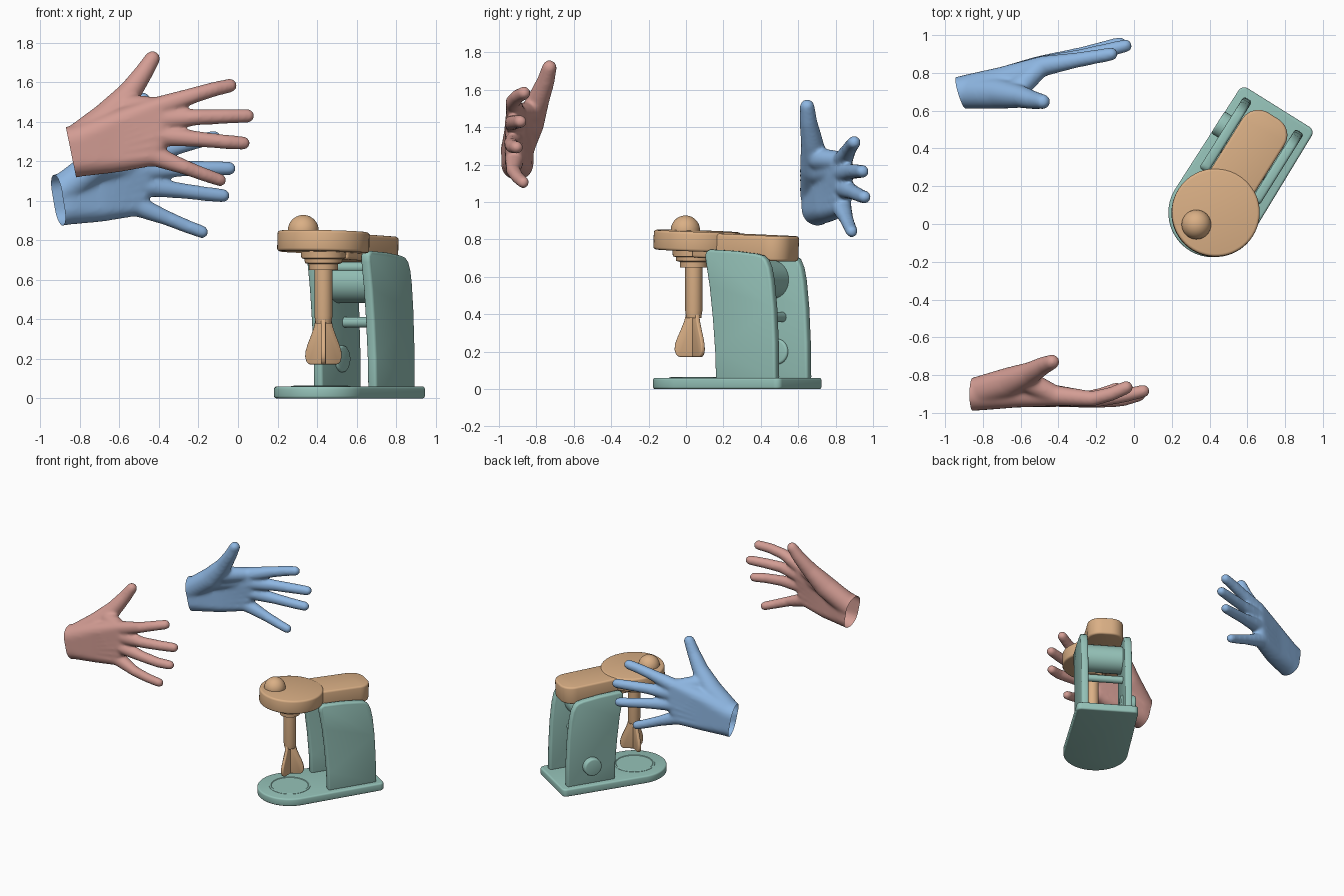
import bpy, bmesh
from math import cos, sin, pi, radians
from mathutils import Matrix, Vector

if "Cube" in bpy.data.objects:
    bpy.data.objects.remove(bpy.data.objects["Cube"])


def material(name, rgb):
    m = bpy.data.materials.new(name)
    m.use_nodes = True
    m.diffuse_color = (*rgb, 1)
    bsdf = m.node_tree.nodes["Principled BSDF"]
    bsdf.inputs["Base Color"].default_value = (*rgb, 1)
    bsdf.inputs["Roughness"].default_value = 0.6
    return m


TEAL = material("soft teal", (0.30, 0.54, 0.48))
TAN = material("warm tan", (0.70, 0.43, 0.235))
PINK = material("salmon pink", (0.65, 0.335, 0.295))
BLUE = material("sky blue", (0.27, 0.47, 0.76))

# Mixer frame: local x is across, local y runs towards its rear
MIXER = Matrix.Translation((0.418, 0.06, 0)) @ Matrix.Rotation(radians(-32), 4, 'Z')


def finish(name, bm, mat, matrix=None, angle=35):
    bmesh.ops.recalc_face_normals(bm, faces=bm.faces)
    if matrix is not None:
        bm.transform(matrix)
    mesh = bpy.data.meshes.new(name)
    bm.to_mesh(mesh)
    bm.free()
    mesh.materials.append(mat)
    ob = bpy.data.objects.new(name, mesh)
    bpy.context.collection.objects.link(ob)
    bpy.ops.object.select_all(action='DESELECT')
    ob.select_set(True)
    bpy.context.view_layer.objects.active = ob
    bpy.ops.object.shade_smooth_by_angle(angle=radians(angle))
    return ob


def soften(bm, width):
    bmesh.ops.recalc_face_normals(bm, faces=bm.faces)
    sharp = [e for e in bm.edges if e.calc_face_angle(0) > 0.7]
    bmesh.ops.bevel(bm, geom=sharp, offset=width, segments=3, profile=0.5, affect='EDGES')


def extrude(name, outline, depth, mat, matrix, bevel):
    """Extrude a closed 3D outline along the depth vector."""
    bm = bmesh.new()
    face = bm.faces.new([bm.verts.new(p) for p in outline])
    out = bmesh.ops.extrude_face_region(bm, geom=[face])
    top = [g for g in out["geom"] if isinstance(g, bmesh.types.BMVert)]
    bmesh.ops.translate(bm, verts=top, vec=depth)
    bmesh.ops.holes_fill(bm, edges=bm.edges)
    soften(bm, bevel)
    return finish(name, bm, mat, matrix)


def lathe(name, profile, mat, matrix, bevel=0, steps=48):
    """Revolve a radius/height profile about local z."""
    bm = bmesh.new()
    verts = [bm.verts.new((r, 0, z)) for r, z in profile]
    edges = [bm.edges.new(pair) for pair in zip(verts, verts[1:])]
    bmesh.ops.spin(bm, geom=verts + edges, cent=(0, 0, 0), axis=(0, 0, 1),
                   angle=2 * pi, steps=steps, use_duplicate=False)
    bmesh.ops.remove_doubles(bm, verts=bm.verts, dist=1e-4)
    if bevel:
        soften(bm, bevel)
    return finish(name, bm, mat, matrix)


def arc(cx, cy, r, start, end, n):
    return [(cx + r * cos(radians(start + (end - start) * i / n)),
             cy + r * sin(radians(start + (end - start) * i / n))) for i in range(n + 1)]


def tongue(front, half, back, corner):
    """Plan outline with a rounded rear end."""
    return (front + arc(half - corner, back - corner, corner, 0, 90, 8)
            + arc(corner - half, back - corner, corner, 90, 180, 8))


def at(x, y, z):
    return MIXER @ Matrix.Translation((x, y, z))


def cross_bar(name, y, z, r, x0, x1, mat, bevel=0):
    lathe(name, [(0, x0), (r, x0), (r, x1), (0, x1)], mat,
          at(0, y, z) @ Matrix.Rotation(pi / 2, 4, 'Y'), bevel)


# Base with round front and a shallow bowl rest
plan = tongue(arc(0, 0, 0.236, 180, 360, 40), 0.228, 0.656, 0.035)
extrude("base", [(x, y, 0) for x, y in plan], (0, 0, 0.06), TEAL, MIXER, 0.012)
lathe("bowl_rest", [(0, 0.055), (0.152, 0.055), (0.15, 0.062), (0.138, 0.064), (0.134, 0.061),
                    (0, 0.061)], TEAL, at(0, 0, 0))

# Two side panels
panel = [(0.23, 0.05), (0.225, 0.2), (0.21, 0.38), (0.19, 0.55), (0.165, 0.69), (0.163, 0.72),
         (0.172, 0.74), (0.195, 0.746), (0.35, 0.738), (0.48, 0.723), (0.52, 0.713),
         (0.545, 0.692), (0.565, 0.65), (0.58, 0.58), (0.595, 0.44), (0.605, 0.25), (0.608, 0.05)]
for side, x in (("left", 0.135), ("right", -0.188)):
    extrude(side + "_panel", [(x, y, z) for y, z in panel], (0.053, 0, 0), TEAL, MIXER, 0.014)

# Motor drum, cross rods and side dial
cross_bar("motor_drum", 0.39, 0.585, 0.102, -0.14, 0.14, TEAL)
cross_bar("lower_rod", 0.45, 0.385, 0.027, -0.15, 0.15, TEAL)
cross_bar("upper_rod", 0.33, 0.662, 0.027, -0.15, 0.15, TEAL)
cross_bar("side_dial", 0.42, 0.20, 0.068, -0.232, -0.122, TEAL, 0.012)

# Head and arm, tipped slightly down towards the rear
TILT = at(0, 0, 0.845) @ Matrix.Rotation(radians(-2.2), 4, 'X')
disc = arc(0.012, 0.009, 0.233, 0, 354, 59)
extrude("mixer_head", [(x, y, 0) for x, y in disc], (0, 0, -0.105), TAN, TILT, 0.014)
plan = tongue([(-0.132, 0.05), (0.132, 0.05)], 0.132, 0.605, 0.1)
extrude("mixer_arm", [(x, y, -0.006) for x, y in plan], (0, 0, -0.134), TAN, TILT, 0.014)
dome = [(0.078, -0.02)] + arc(0, 0, 0.078, 0, 90, 14)
lathe("head_knob", dome, TAN, at(-0.041, -0.1, 0.85))

# Stepped collar, shaft and beater blades
SPINDLE = at(0.022, -0.008, 0)
lathe("drive_shaft", [(0, 0.38), (0.04, 0.38), (0.046, 0.42), (0.046, 0.65), (0.073, 0.65),
                      (0.075, 0.68), (0.094, 0.685), (0.096, 0.705), (0.112, 0.71),
                      (0.116, 0.765), (0, 0.765)], TAN, SPINDLE)
edge = [(0.08, 0.172), (0.095, 0.185), (0.103, 0.21), (0.1, 0.24), (0.088, 0.275),
        (0.068, 0.32), (0.052, 0.36), (0.042, 0.40), (0.03, 0.42)]
blade = [(-0.012, 0.172)] + edge + [(-0.012, 0.42)]
for i in range(3):
    turn = Matrix.Rotation(radians(32 + 30 + 120 * i), 4, 'Z')
    extrude("beater_blade_%d" % (i + 1), [(r, -0.012, z) for r, z in blade], (0, 0.024, 0),
            TAN, SPINDLE @ turn, 0.007)

# Hand: chains of (position, radius) joined into one skin
WRIST = Vector((-0.845, -0.905, 1.245))
AXIS = Vector((-0.98, 0, -0.2))
FINGERS = [
    [(-0.40, -0.91, 1.475, .054), (-0.22, -0.925, 1.535, .041),
     (-0.12, -0.90, 1.565, .038), (-0.04, -0.865, 1.583, .036)],
    [(-0.40, -0.91, 1.41, .056), (-0.20, -0.93, 1.423, .041),
     (-0.06, -0.91, 1.427, .038), (0.05, -0.885, 1.43, .035)],
    [(-0.40, -0.915, 1.33, .054), (-0.20, -0.935, 1.312, .040),
     (-0.06, -0.93, 1.298, .037), (0.027, -0.905, 1.292, .035)],
    [(-0.43, -0.915, 1.23, .054), (-0.27, -0.925, 1.17, .038),
     (-0.17, -0.90, 1.132, .035), (-0.09, -0.87, 1.105, .033)],
]
THUMB = [(-0.84, -0.895, 1.285, .083), (-0.66, -0.84, 1.42, .082), (-0.55, -0.79, 1.545, .06),
         (-0.48, -0.75, 1.645, .048), (-0.433, -0.73, 1.72, .04)]
WEBS = [[(-0.57, -0.83, 1.48, .06), (-0.43, -0.90, 1.475, .052)],
        [(-0.66, -0.85, 1.41, .07), (-0.48, -0.90, 1.42, .06)]]


def hand_chains(straighten, raise_thumb):
    rays = []
    for finger, off in zip(FINGERS, (0.045, 0.015, -0.015, -0.045)):
        (x0, y0, *_), (x1, y1, *_) = finger[0], finger[-1]
        bent = [(x, y + straighten * (y0 + (y1 - y0) * (x - x0) / (x1 - x0) - y), z, r)
                for x, y, z, r in finger]
        rays.append([(-0.95, -0.91, 1.225 + off, .085), (-0.80, -0.90, 1.255 + off * 1.05, .086),
                     (-0.62, -0.90, 1.30 + off * 1.9, .072)] + bent)
    # Fill the palm between neighbouring rays
    fill = [[tuple((p + q) / 2 for p, q in zip(a, b)) for a, b in zip(one[1:4], two[1:4])]
            for one, two in zip(rays, rays[1:])]
    thumb = [(x - 0.008 * i * raise_thumb, y, z + 0.011 * i * raise_thumb, r)
             for i, (x, y, z, r) in enumerate(THUMB)]
    return rays + fill + [thumb] + WEBS


ball = bmesh.new()
bmesh.ops.create_icosphere(ball, subdivisions=3, radius=1)
SPHERE = [v.co.copy() for v in ball.verts]
ball.free()


def hand(name, mat, matrix, chains):
    bm = bmesh.new()
    for chain in chains:
        for a, b in zip(chain, chain[1:]):
            verts = [bm.verts.new(Vector(p[:3]) + d * p[3]) for p in (a, b) for d in SPHERE]
            bmesh.ops.convex_hull(bm, input=verts)
            loose = [v for v in verts if v.is_valid and not v.link_faces]
            bmesh.ops.delete(bm, geom=loose, context='VERTS')
    draft = finish(name, bm, mat)
    remesh = draft.modifiers.new("skin", 'REMESH')
    remesh.mode = 'VOXEL'
    remesh.voxel_size = 0.0095
    relax = draft.modifiers.new("relax", 'SMOOTH')
    relax.factor = 0.5
    relax.iterations = 16
    skin = bpy.data.meshes.new_from_object(
        draft.evaluated_get(bpy.context.evaluated_depsgraph_get()))
    bpy.data.objects.remove(draft)
    bm = bmesh.new()
    bm.from_mesh(skin)
    # Open cut at the wrist
    bmesh.ops.bisect_plane(bm, geom=bm.verts[:] + bm.edges[:] + bm.faces[:],
                           plane_co=WRIST, plane_no=AXIS, clear_outer=True)
    bm.transform(matrix)
    finish(name, bm, mat, angle=80)


hand("near_hand", PINK, Matrix.Identity(4), hand_chains(0, 0))
# Far hand faces the near one, with straighter fingers and a raised thumb
FAR = (Matrix.Translation((-0.91, 0.70, 1.002)) @ Matrix.Rotation(radians(17), 4, 'Z')
       @ Matrix.Rotation(radians(1.5), 4, 'Y') @ Matrix.Scale(-1, 4, (0, 1, 0))
       @ Matrix.Translation(-WRIST))
hand("far_hand", BLUE, FAR, hand_chains(1, 1))
